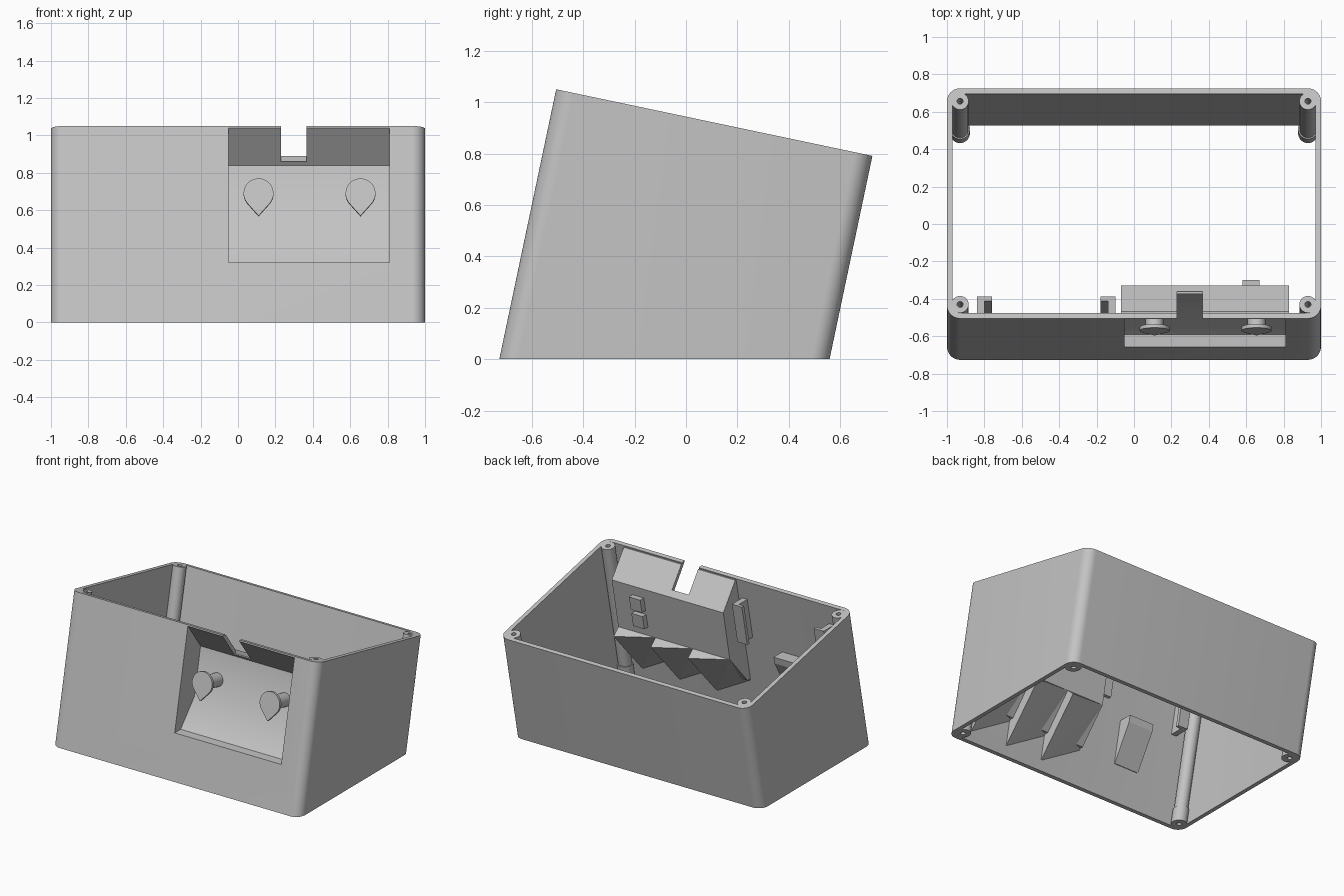
import bpy, bmesh, math
from mathutils import Vector

if "Cube" in bpy.data.objects:
    bpy.data.objects.remove(bpy.data.objects["Cube"])

TILT = math.radians(11.9)
C, S, T = math.cos(TILT), math.sin(TILT), math.tan(TILT)
FRONT_Y, TOP_Z, DEPTH, WALL = -0.505, 1.05, 1.257, 0.03

grey = bpy.data.materials.new("light grey plastic")
grey.use_nodes = True
grey.diffuse_color = (0.55, 0.55, 0.55, 1)
grey.node_tree.nodes["Principled BSDF"].inputs["Base Color"].default_value = grey.diffuse_color


def front(z):
    """y of the leaning outer front surface at height z"""
    return FRONT_Y - (TOP_Z - z) * T


def finish(name, bm):
    bmesh.ops.recalc_face_normals(bm, faces=bm.faces)
    mesh = bpy.data.meshes.new(name)
    bm.to_mesh(mesh)
    bm.free()
    mesh.materials.append(grey)
    obj = bpy.data.objects.new(name, mesh)
    bpy.context.collection.objects.link(obj)
    return obj


def smooth(obj):
    bpy.ops.object.select_all(action='DESELECT')
    obj.select_set(True)
    bpy.context.view_layer.objects.active = obj
    bpy.ops.object.shade_smooth_by_angle(angle=math.radians(30))


def tube(name, outer, inner, height=None):
    """Leaning tube; outlines are (x, depth) points on the sloping top"""
    bm = bmesh.new()

    def ring(outline, at_top):
        verts = []
        for x, u in outline:
            z_top = TOP_Z - u * S
            z = (z_top if height is None else height) if at_top else 0
            y = FRONT_Y + u * C - (z_top - z) * T
            verts.append(bm.verts.new((x, y, z)))
        return verts

    rings = [ring(outer, False), ring(outer, True), ring(inner, True), ring(inner, False)]
    n = len(outer)
    for k in range(4):
        a, b = rings[k], rings[(k + 1) % 4]
        for i in range(n):
            j = (i + 1) % n
            bm.faces.new((a[i], a[j], b[j], b[i]))
    return finish(name, bm)


def circle(cx, cu, r, n=32):
    return [(cx + r * math.cos(2 * math.pi * i / n), cu + r * math.sin(2 * math.pi * i / n))
            for i in range(n)]


def rounded(inset, radius, steps=10):
    pts = []
    for k, (sx, su) in enumerate([(1, 1), (-1, 1), (-1, -1), (1, -1)]):
        cx = sx * (1 - inset - radius)
        cu = DEPTH / 2 + su * (DEPTH / 2 - inset - radius)
        for i in range(steps + 1):
            a = math.pi / 2 * (k + i / steps)
            pts.append((cx + radius * math.cos(a), cu + radius * math.sin(a)))
    return pts


def prism(name, x0, x1, profile):
    """Extrude a (y, z) profile along x"""
    bm = bmesh.new()
    face = bm.faces.new([bm.verts.new((x0, y, z)) for y, z in profile])
    out = bmesh.ops.extrude_face_region(bm, geom=[face])
    moved = [v for v in out["geom"] if isinstance(v, bmesh.types.BMVert)]
    bmesh.ops.translate(bm, verts=moved, vec=(x1 - x0, 0, 0))
    return finish(name, bm)


def leaning_block(name, x0, x1, d0, d1, z0, z1):
    """Block parallel to the front wall, d0..d1 behind its outer surface"""
    return prism(name, x0, x1, [(front(z0) + d0, z0), (front(z0) + d1, z0),
                                (front(z1) + d1, z1), (front(z1) + d0, z1)])


def combine(obj, other, operation):
    mod = obj.modifiers.new("combine", 'BOOLEAN')
    mod.operation, mod.solver, mod.object = operation, 'EXACT', other
    bpy.ops.object.select_all(action='DESELECT')
    obj.select_set(True)
    bpy.context.view_layer.objects.active = obj
    bpy.ops.object.modifier_apply(modifier=mod.name)
    bpy.data.objects.remove(other)


# Case wall, open at top and bottom
case = tube("case", rounded(0, 0.07), rounded(WALL, 0.04))

# Pocket body behind the front wall, then its recess and cable notch
pocket = prism("pocket", -0.07, 0.83, [
    (-0.492, 1.035), (-0.468, 1.035), (-0.33, 0.85), (-0.405, 0.48),
    (-0.61, 0.25), (front(0.25) + 0.015, 0.25)])
combine(case, pocket, 'UNION')
recess = prism("recess_cutter", -0.05, 0.81, [
    (-0.8, 0.32), (-0.59, 0.32), (-0.43, 0.5), (-0.36, 0.84), (-0.505, 1.04), (-0.8, 1.04)])
combine(case, recess, 'DIFFERENCE')
notch = prism("notch_cutter", 0.23, 0.365, [(-0.7, 0.86), (-0.36, 0.86), (-0.36, 1.2), (-0.7, 1.2)])
combine(case, notch, 'DIFFERENCE')
smooth(case)

# Sawtooth supports under the pocket
for i in range(3):
    x0 = -0.07 + 0.3 * i
    bm = bmesh.new()
    base = [(-0.405, 0.48), (-0.65, 0.235)]
    deep = [(-0.35, 0.43), (-0.685, 0.065)]
    for x, pts in ((x0, base), (x0 + 0.3, base), (x0 + 0.3, deep)):
        for y, z in pts:
            bm.verts.new((x, y, z))
    bmesh.ops.convex_hull(bm, input=bm.verts)
    finish("pocket_support", bm)

# Screw posts with wider feet
for x in (-0.93, 0.93):
    for u in (0.077, 1.187):
        smooth(tube("screw_post", circle(x, u, 0.046), circle(x, u, 0.016)))
        smooth(tube("post_foot", circle(x, u, 0.053), circle(x, u, 0.016), 0.1))

# Teardrop hooks on round stems
for x in (0.11, 0.655):
    outline = [(x, 0.57)]
    for i in range(25):
        a = math.radians(-40 + 260 * i / 24)
        outline.append((x + 0.08 * math.cos(a), 0.69 + 0.08 * math.sin(a)))
    bm = bmesh.new()
    near = bm.faces.new([bm.verts.new((px, front(pz) + 0.01, pz)) for px, pz in outline])
    out = bmesh.ops.extrude_face_region(bm, geom=[near])
    moved = [v for v in out["geom"] if isinstance(v, bmesh.types.BMVert)]
    bmesh.ops.translate(bm, verts=moved, vec=(0, 0.02 * C, -0.02 * S))
    smooth(finish("hook_head", bm))

    axis = Vector((0, C, -S))
    bm = bmesh.new()
    bmesh.ops.create_cone(bm, cap_ends=True, segments=32, radius1=0.048, radius2=0.048, depth=0.19)
    bmesh.ops.transform(bm, verts=bm.verts, matrix=axis.to_track_quat('Z', 'Y').to_matrix().to_4x4())
    bmesh.ops.translate(bm, verts=bm.verts, vec=Vector((x, front(0.69), 0.69)) + axis * 0.115)
    smooth(finish("hook_stem", bm))

# Two small ribs on the back of the pocket
for z in (0.55, 0.68):
    leaning_block("pocket_rib", 0.58, 0.67, 0.22, 0.262, z, z + 0.1)

# Facing board clips and the wedge rest between them
for outer_x, way in ((-0.84, 1), (-0.10, -1)):
    mid, tip = outer_x + 0.04 * way, outer_x + 0.08 * way
    leaning_block("clip_side", min(outer_x, mid), max(outer_x, mid), 0.02, 0.15, 0.6, 0.9)
    leaning_block("clip_lip", min(outer_x, tip), max(outer_x, tip), 0.125, 0.15, 0.6, 0.9)
prism("wedge_rest", -0.57, -0.37, [
    (front(0.25) + 0.02, 0.25), (front(0.25) + 0.035, 0.25), (front(0.5) + 0.13, 0.5),
    (front(0.55) + 0.13, 0.55), (front(0.55) + 0.02, 0.55)])
